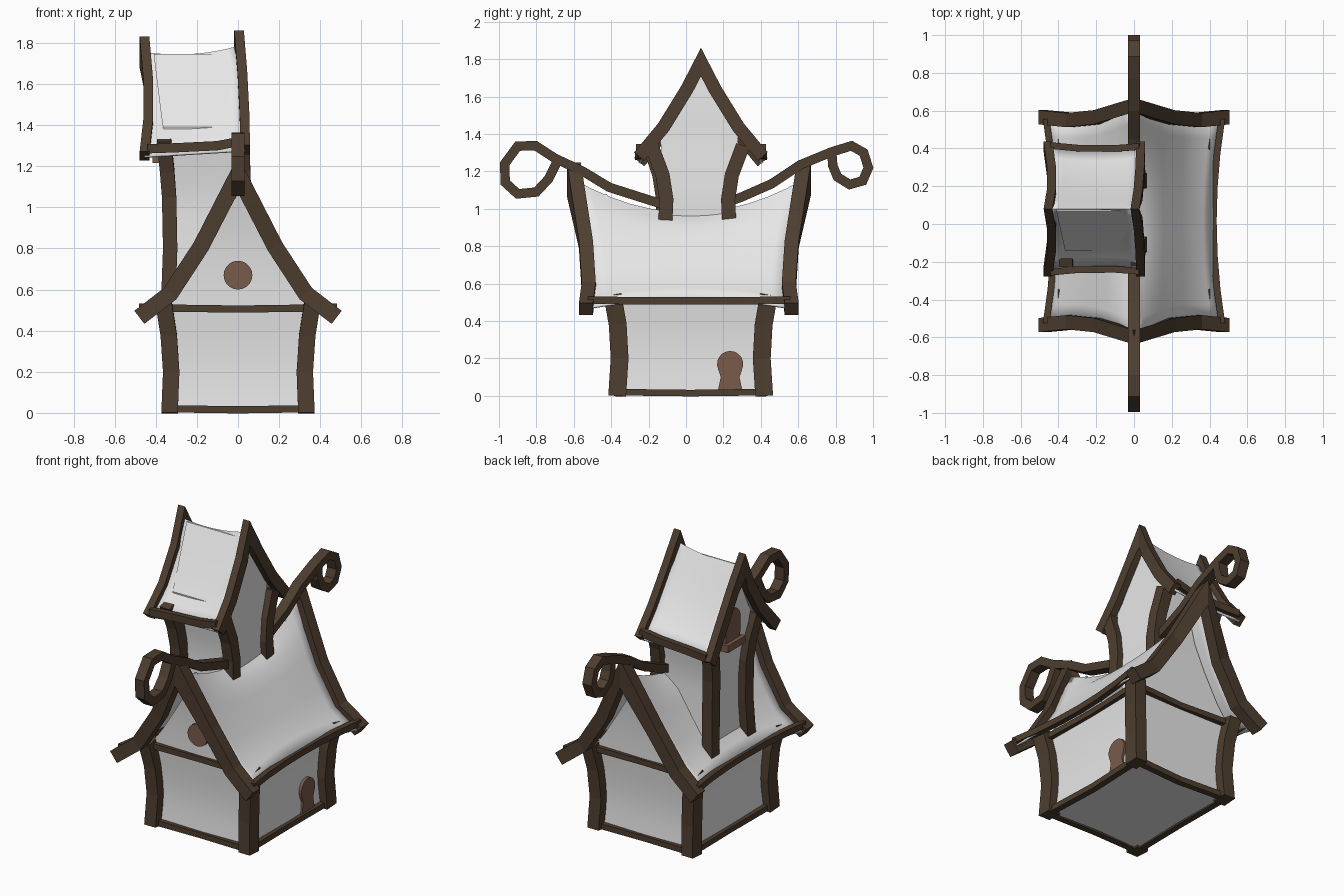
import bpy, bmesh, math
from mathutils import Vector

if "Cube" in bpy.data.objects:
    bpy.data.objects.remove(bpy.data.objects["Cube"])

X, Y, Z = Vector((1, 0, 0)), Vector((0, 1, 0)), Vector((0, 0, 1))


def material(name, rgb):
    m = bpy.data.materials.new(name)
    m.diffuse_color = (*rgb, 1)
    m.use_nodes = True
    m.node_tree.nodes["Principled BSDF"].inputs["Base Color"].default_value = m.diffuse_color
    return m


PLASTER = material("pale_plaster", (0.8, 0.8, 0.8))
TIMBER = material("dark_timber", (0.075, 0.047, 0.028))
WOOD = material("door_wood", (0.19, 0.103, 0.07))


def build(name, verts, faces, mat, smooth=False):
    me = bpy.data.meshes.new(name)
    bm = bmesh.new()
    vs = [bm.verts.new(v) for v in verts]
    for f in faces:
        bm.faces.new([vs[i] for i in f])
    bmesh.ops.recalc_face_normals(bm, faces=bm.faces)
    bm.to_mesh(me)
    bm.free()
    me.materials.append(mat)
    if smooth:
        for p in me.polygons:
            p.use_smooth = True
        me.set_sharp_from_angle(angle=math.radians(35))
    ob = bpy.data.objects.new(name, me)
    bpy.context.collection.objects.link(ob)
    return ob


def loft(name, rings, mat, smooth=False):
    """Skin a list of equal-sized point rings, capped at both ends."""
    n = len(rings[0])
    faces = [list(range(n)), [(len(rings) - 1) * n + i for i in range(n)]]
    for k in range(len(rings) - 1):
        for i in range(n):
            j = (i + 1) % n
            faces.append([k * n + i, k * n + j, k * n + n + j, k * n + n + i])
    return build(name, [p for r in rings for p in r], faces, mat, smooth)


def beam(name, path, axis, w, h):
    """Mitred rectangular timber: w along the axis, h across it."""
    p = [Vector(q) for q in path]
    rings = []
    for i, q in enumerate(p):
        a = (q - p[i - 1]).normalized() if i else None
        b = (p[i + 1] - q).normalized() if i + 1 < len(p) else None
        a, b = a or b, b or a
        t = (a + b).normalized()
        n = t.cross(axis).normalized() * (h / 2 * min(2.4, 1 / max(t.dot(a), 0.1)))
        s = axis * w / 2
        rings.append([q + s + n, q - s + n, q - s - n, q + s - n])
    return loft(name, rings, TIMBER)


def rect(x0, x1, y0, y1, z):
    return [(x0, y0, z), (x1, y0, z), (x1, y1, z), (x0, y1, z)]


def lerp_profile(prof, u):
    f = u * (len(prof) - 1)
    i = min(int(f), len(prof) - 2)
    return Vector(prof[i]).lerp(Vector(prof[i + 1]), f - i)


def roof(name, place, nu=16, nv=12):
    """Saddle-shaped sheet; place(u, v) with u across the ridge, v along it, both -1..1."""
    verts = [place(2 * i / nu - 1, 2 * j / nv - 1) for j in range(nv + 1) for i in range(nu + 1)]
    r = nu + 1
    faces = [[j * r + i, j * r + i + 1, j * r + r + i + 1, j * r + r + i]
             for j in range(nv) for i in range(nu)]
    ob = build(name, verts, faces, PLASTER, True)
    m = ob.modifiers.new("thickness", 'SOLIDIFY')
    m.thickness = 0.012
    m.offset = 0


# ---- House walls, corner posts and sills
CY = 0.025
loft("house_walls", [rect(-a, a, CY - b, CY + b, z) for z, a, b in
     [(0.01, .325, .385), (.13, .315, .372), (.27, .312, .37), (.4, .322, .38), (.54, .34, .395)]], PLASTER, True)
for sx in (-1, 1):
    for sy in (-1, 1):
        beam("corner_post", [(sx * x, CY + sy * y, z) for z, x, y in
             [(0, .333, .393), (.2, .325, .38), (.38, .337, .39), (.54, .362, .418)]], X, .08, .095)
for z, a, b in [(.02, .335, .395), (.51, .345, .405)]:
    for s in (-1, 1):
        beam("front_back_sill", [(-a, CY + s * b, z), (0, CY + s * (b - .015), z - .005), (a, CY + s * b, z)], Y, .04, .035)
        beam("side_sill", [(s * a, CY - b, z), (s * (a - .01), CY, z - .005), (s * a, CY + b, z)], X, .04, .035)

# ---- Gable walls, leaning slightly outward
for s in (-1, 1):
    rings = []
    for z, a in [(.52, .35), (.62, .275), (.79, .165), (.93, .075), (1.08, .004)]:
        y = CY + s * (.385 + .07 * ((z - .52) / .55) ** 2)
        rings.append(rect(-a, a, y - .01, y + .01, z))
    loft("gable_wall", rings, PLASTER, True)

# ---- Main roof: steep at the gables, sagging and rounded in the middle
GABLE = [(0, 1.16), (.085, .985), (.18, .805), (.33, .58), (.475, .47)]
SAG = [(0, .975), (.1, .905), (.2, .765), (.3, .63), (.425, .515)]
RY = .015


def main_roof(u, v):
    t = v * v
    p = lerp_profile(SAG, abs(u)).lerp(lerp_profile(GABLE, abs(u)), t)
    half = .53 + .1 * max(0, 1 - abs(u) * 1.5) ** 1.3
    return (math.copysign(p.x, u), RY + v * half, p.y)


roof("main_roof", main_roof)
for s in (-1, 1):
    half = [(-x, z, d) for x, z, d in [(.48, .465, .55), (.33, .58, .535), (.18, .81, .55)]]
    path = half + [(0, 1.16, .615)] + [(-x, z, d) for x, z, d in reversed(half)]
    beam("gable_beam", [(x, RY + s * d, z) for x, z, d in path], Y, .075, .08)
    beam("eave_beam", [(s * (.42 + .045 * (k / 3) ** 2), RY + k * .18, .508 + .004 * (k / 3) ** 2)
                       for k in range(-3, 4)], X, .035, .04)

# ---- Ridge timbers ending in curls
beam("front_ridge_curl", [(0, y, z) for y, z in
     [(-.08, 1.01), (-.19, 1.045), (-.41, 1.115), (-.55, 1.2), (-.70, 1.27), (-.805, 1.338), (-.9, 1.335),
      (-.97, 1.24), (-.966, 1.14), (-.9, 1.08), (-.8, 1.09), (-.735, 1.16), (-.69, 1.25)]], X, .065, .05)
beam("back_ridge_curl", [(0, y, z) for y, z in
     [(.2, 1.03), (.29, 1.06), (.46, 1.135), (.61, 1.235), (.78, 1.305), (.885, 1.337), (.95, 1.3), (.975, 1.22),
      (.945, 1.15), (.875, 1.13), (.81, 1.17), (.785, 1.23), (.78, 1.29)]], X, .065, .05)

# ---- Tower shaft with its gables
TY = .08
loft("tower_walls", [rect(a, b, TY - .01 - h, TY - .01 + h, z) for z, a, b, h in
     [(.5, -.325, .0, .17), (.75, -.315, .01, .16), (.95, -.315, .03, .15), (1.12, -.33, .025, .155),
      (1.3, -.355, .015, .2), (1.39, -.365, .01, .21), (1.46, -.375, .01, .165),
      (1.62, -.395, .0, .075), (1.745, -.41, -.01, .004)]], PLASTER, True)
for s in (-1, 1):
    beam("tower_inner_post", [(x, .06 + s * y, z) for x, y, z in
         [(.035, .17, .94), (.03, .165, 1.05), (.025, .185, 1.18), (.02, .245, 1.34)]], X, .07, .075)
    beam("tower_outer_post", [(x, .05 + s * y, z) for x, y, z in
         [(-.34, .185, .53), (-.33, .17, .8), (-.335, .17, 1.05), (-.345, .19, 1.18), (-.36, .24, 1.33)]], X, .07, .08)

# ---- Tower roof
T_GABLE = [(0, 1.785), (.075, 1.64), (.2, 1.437), (.33, 1.28)]


def tower_x(u, v):
    """Gable plane x: tops lean left, the middles are pinched."""
    return (.035 - .03 * (1 - u) ** 2) if v > 0 else (-.435 - .02 * (2 * u - 1) ** 2)


def tower_roof(u, v):
    p = lerp_profile(T_GABLE, abs(u))
    xl, xr = tower_x(abs(u), -1), tower_x(abs(u), 1)
    sag = (1 - v * v)
    return (xl + (xr - xl) * (v + 1) / 2, TY + math.copysign(p.x - .015 * sag * abs(u), u),
            p.y - .02 - .025 * sag * (1 - abs(u)) + .015 * v)


roof("tower_roof", tower_roof, 12, 8)
for v, dz in ((-1, -.03), (1, 0)):
    path = [(k / 3, T_GABLE[abs(k)]) for k in range(-3, 4)]
    beam("tower_gable_beam", [(tower_x(abs(u), v), TY + math.copysign(d, u), z + dz) for u, (d, z) in path], X, .047, .07)
for s in (-1, 1):
    beam("tower_eave_beam", [(x, TY + s * d, z) for x, d, z in
         [(-.44, .335, 1.285), (-.3, .322, 1.29), (-.1, .32, 1.30), (.03, .33, 1.325)]], Y, .035, .045)


# ---- Door and windows: outlines pushed along an axis
def slab(name, outline, axis, at, depth):
    rings = [[(d, a, b) if axis == 'x' else (a, d, b) for a, b in outline] for d in (at, at + depth)]
    return loft(name, rings, WOOD)


def arc(cx, cz, r, a0, a1, n):
    return [(cx + r * math.cos(math.radians(a0 + (a1 - a0) * i / n)),
             cz + r * math.sin(math.radians(a0 + (a1 - a0) * i / n))) for i in range(n + 1)]


slab("door", [(.236 - .065, .03), (.236 + .065, .03), (.236 + .05, .1)]
     + arc(.236, .17, .07, -25, 205, 12) + [(.236 - .05, .1)], 'x', .29, .042)
slab("round_window", arc(0, .67, .07, 0, 342, 19), 'y', -.41, .05)
slab("tower_window", [(TY - .07, 1.25), (TY + .07, 1.25)] + arc(TY, 1.385, .075, 0, 180, 10), 'x', -.39, .04)
slab("tower_window_box", [(TY - .09, 1.215), (TY + .09, 1.215), (TY + .09, 1.26), (TY - .09, 1.26)], 'x', -.415, .07)
